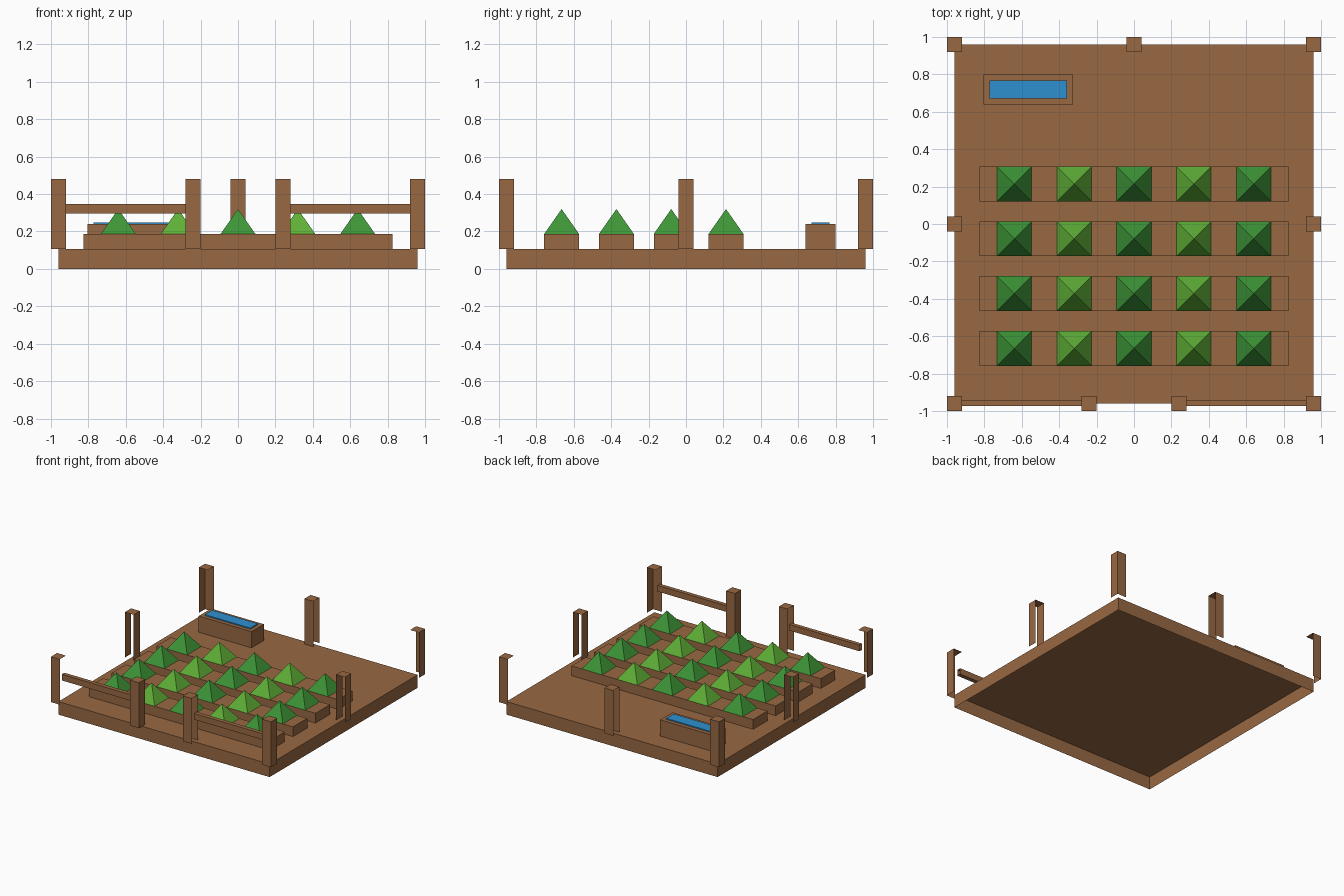
import bpy, bmesh
from mathutils import Vector, Matrix

cube = bpy.data.objects.get("Cube")
if cube:
    bpy.data.objects.remove(cube, do_unlink=True)


def material(name, rgb):
    mat = bpy.data.materials.new(name)
    mat.use_nodes = True
    mat.diffuse_color = (*rgb, 1)
    mat.node_tree.nodes["Principled BSDF"].inputs["Base Color"].default_value = (*rgb, 1)
    return mat


BROWN = material("earth_brown", (0.314, 0.138, 0.054))
GREEN = material("leaf_green", (0.047, 0.305, 0.038))
LIME = material("light_leaf_green", (0.115, 0.43, 0.038))
BLUE = material("water_blue", (0.027, 0.279, 0.631))

SIDES = {"left": Vector((1, 0, 0)), "right": Vector((-1, 0, 0)),
         "back": Vector((0, 1, 0)), "front": Vector((0, -1, 0)),
         "top": Vector((0, 0, 1)), "bottom": Vector((0, 0, -1))}
OPEN_BELOW = "left right front back top"


def finish(name, bm, mat):
    mesh = bpy.data.meshes.new(name)
    bm.to_mesh(mesh)
    bm.free()
    mesh.materials.append(mat)
    obj = bpy.data.objects.new(name, mesh)
    bpy.context.collection.objects.link(obj)
    return obj


def box(name, center, size, z0, z1, mat, keep=OPEN_BELOW):
    """Upright box that keeps only the named sides."""
    bm = bmesh.new()
    bmesh.ops.create_cube(bm, size=1)
    bm.normal_update()
    wanted = [SIDES[k] for k in keep.split()]
    hidden = [f for f in bm.faces if not any(f.normal.dot(n) > 0.9 for n in wanted)]
    bmesh.ops.delete(bm, geom=hidden, context="FACES")
    bmesh.ops.scale(bm, vec=(*size, z1 - z0), verts=bm.verts)
    bmesh.ops.translate(bm, vec=(*center, (z0 + z1) / 2), verts=bm.verts)
    return finish(name, bm, mat)


def pyramid(name, x, y, width, z0, z1, mat):
    """Four-sided plant, open underneath."""
    bm = bmesh.new()
    bmesh.ops.create_cone(bm, cap_ends=False, segments=4, radius1=width / 2 ** 0.5,
                          radius2=0, depth=z1 - z0,
                          matrix=Matrix.Rotation(0.785398, 4, "Z"))
    bmesh.ops.remove_doubles(bm, verts=bm.verts, dist=0.0001)
    bmesh.ops.translate(bm, vec=(x, y, (z0 + z1) / 2), verts=bm.verts)
    return finish(name, bm, mat)


GROUND, BED_TOP, EDGE = 0.107, 0.187, 0.96

# Ground slab
box("ground", (0, 0), (1.92, 1.92), 0, GROUND, BROWN)

# Planting beds with rows of plants
for row in range(4):
    y = 0.214 - row * 0.293
    box(f"bed_{row + 1}", (0, y), (1.65, 0.186), GROUND, BED_TOP, BROWN)
    for col in range(-2, 3):
        pyramid(f"plant_{row + 1}_{col + 3}", col * 0.32, y, 0.186,
                BED_TOP, 0.32, LIME if col % 2 else GREEN)

# Water trough
box("trough", (-0.565, 0.72), (0.48, 0.16), GROUND, 0.24, BROWN)
box("water", (-0.565, 0.72), (0.415, 0.096), 0.24, 0.249, BLUE)


# Fence posts
def post(name, x, y, keep):
    box(name, (x, y), (0.08, 0.08), GROUND, 0.48, BROWN, keep + " top")


for sx, side in ((1, "left"), (-1, "right")):
    inner = "right" if sx > 0 else "left"
    for sy, end in ((1, "back"), (-1, "front")):
        post(f"{end}_{side}_post", sx * EDGE, sy * EDGE, f"{side} {end}")
    post(f"middle_{side}_post", sx * EDGE, 0, "left right")
    post(f"gate_{side}_post", sx * 0.24, -EDGE, f"front back {inner}")
    # Front rail between corner and gate post
    box(f"{side}_rail", (sx * 0.6, -0.957), (0.64, 0.034), 0.297, 0.347, BROWN,
        "front back top bottom")
post("middle_back_post", 0, EDGE, "front back")
